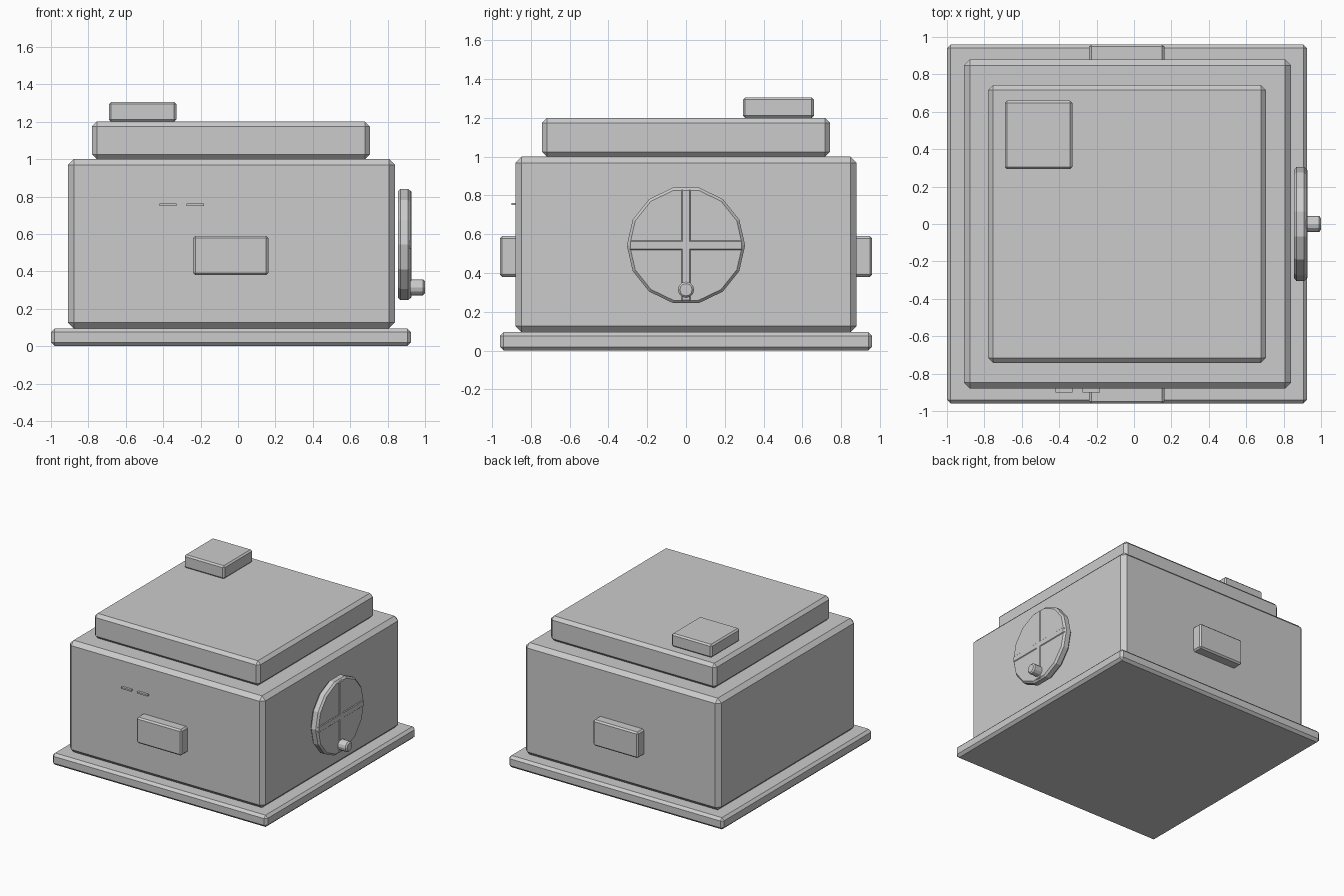
import bpy, bmesh, math
from mathutils import Matrix

if "Cube" in bpy.data.objects:
    bpy.data.objects.remove(bpy.data.objects["Cube"])


def finish(name, bm, bevel):
    """Turn a bmesh into an object with chamfered hard edges."""
    me = bpy.data.meshes.new(name)
    bm.to_mesh(me)
    bm.free()
    ob = bpy.data.objects.new(name, me)
    bpy.context.collection.objects.link(ob)
    if bevel:
        mod = ob.modifiers.new("chamfer", 'BEVEL')
        mod.width = bevel
        mod.segments = 1
        mod.limit_method = 'ANGLE'
        mod.angle_limit = math.radians(40)
    return ob


def box(name, x, y, z, bevel=0.0):
    """Chamfered box from (min, max) ranges."""
    bm = bmesh.new()
    bmesh.ops.create_cube(bm, size=1)
    for v in bm.verts:
        v.co = [r[0] + (c + 0.5) * (r[1] - r[0]) for c, r in zip(v.co, (x, y, z))]
    return finish(name, bm, bevel)


def disc(name, sides, radius, x, z, bevel):
    """Cylinder lying along x between the given x range, centred on y = 0."""
    bm = bmesh.new()
    bmesh.ops.create_cone(bm, cap_ends=True, segments=sides, radius1=radius,
                          radius2=radius, depth=x[1] - x[0])
    # put a corner on the y axis, then lay the axis along x
    start = max(bm.verts, key=lambda v: v.co.y)
    turn = math.pi / 2 - math.atan2(start.co.y, start.co.x)
    m = (Matrix.Translation(((x[0] + x[1]) / 2, 0, z))
         @ Matrix.Rotation(math.pi / 2, 4, 'Y') @ Matrix.Rotation(turn, 4, 'Z'))
    bmesh.ops.transform(bm, matrix=m, verts=bm.verts)
    return finish(name, bm, bevel)


# stacked housing
box("base_plate", (-1, 0.925), (-0.96, 0.96), (0, 0.095), 0.02)
box("body", (-0.91, 0.84), (-0.88, 0.88), (0.095, 1.0), 0.032)
box("upper_slab", (-0.78, 0.705), (-0.742, 0.742), (1.0, 1.2), 0.025)
box("top_block", (-0.69, -0.33), (0.293, 0.66), (1.2, 1.306), 0.012)

# side blocks on front and back
for side, name in ((-1, "front_block"), (1, "back_block")):
    y = sorted((side * 0.8, side * 0.96))
    box(name, (-0.24, 0.163), y, (0.38, 0.59), 0.012)

# thin slots on the front
for i, x in enumerate(((-0.42, -0.33), (-0.275, -0.182))):
    box(f"slot_{i + 1}", x, (-0.9, -0.87), (0.75, 0.762))

# hand wheel with raised cross spokes and grip
WZ = 0.543
disc("wheel", 14, 0.305, (0.855, 0.923), WZ, 0.014)
box("spoke_horizontal", (0.87, 0.928), (-0.292, 0.292), (WZ - 0.025, WZ + 0.025), 0.006)
box("spoke_vertical", (0.87, 0.928), (-0.025, 0.025), (WZ - 0.288, WZ + 0.288), 0.006)
disc("wheel_grip", 12, 0.042, (0.9, 1.0), 0.314, 0.01)
